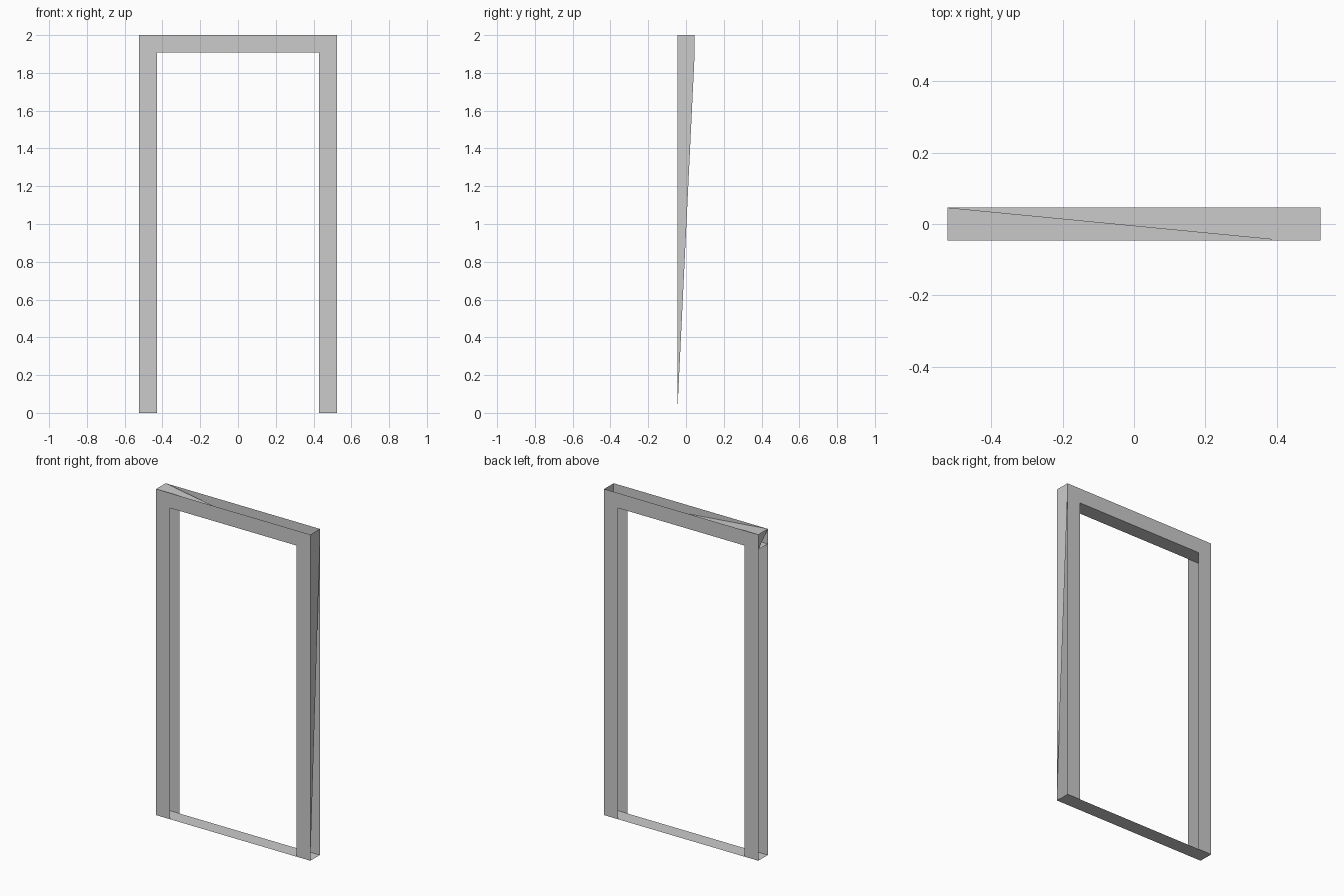
import bpy

if "Cube" in bpy.data.objects:
    bpy.data.objects.remove(bpy.data.objects["Cube"])

W, IN, D = 0.523, 0.43, 0.046   # outer half width, inner half width, half depth
H, IH = 2.0, 1.908              # outer height, inner height


def sheet(name, points, faces=None):
    """Flat, single-sided panel from a few corner points."""
    mesh = bpy.data.meshes.new(name)
    mesh.from_pydata(points, [], faces or [tuple(range(len(points)))])
    mesh.update()
    obj = bpy.data.objects.new(name, mesh)
    bpy.context.collection.objects.link(obj)
    return obj


# Front and back casings: an upside-down U split into two legs and a lintel
outline = [(-W, 0), (-IN, 0), (-IN, IH), (IN, IH), (IN, 0), (W, 0),
           (W, IH), (W, H), (-W, H), (-W, IH)]
quads = [(0, 1, 2, 9), (4, 5, 6, 3), (9, 2, 3, 6, 7, 8)]
for name, y in (("front_casing", -D), ("back_casing", D)):
    faces = quads if y < 0 else [q[::-1] for q in quads]
    sheet(name, [(x, y, z) for x, z in outline], faces)

# Threshold on the floor and underside of the lintel
for name, z in (("threshold", 0.0), ("lintel_underside", IH)):
    sheet(name, [(-W, D, z), (W, D, z), (W, -D, z), (-W, -D, z)])

# Sloping partial cover on top of the lintel
sheet("top_cover", [(-W, D, H), (-W, -D, H), (IN, -D, IH)])

# Tapered panel on the right side, small gusset on the left side
sheet("right_side_panel", [(W, -D, 0), (W, D, IH), (W, D, H), (W, -D, H)])
sheet("left_side_gusset", [(-W, -D, H), (-W, D, H), (-W, D, IH)])
